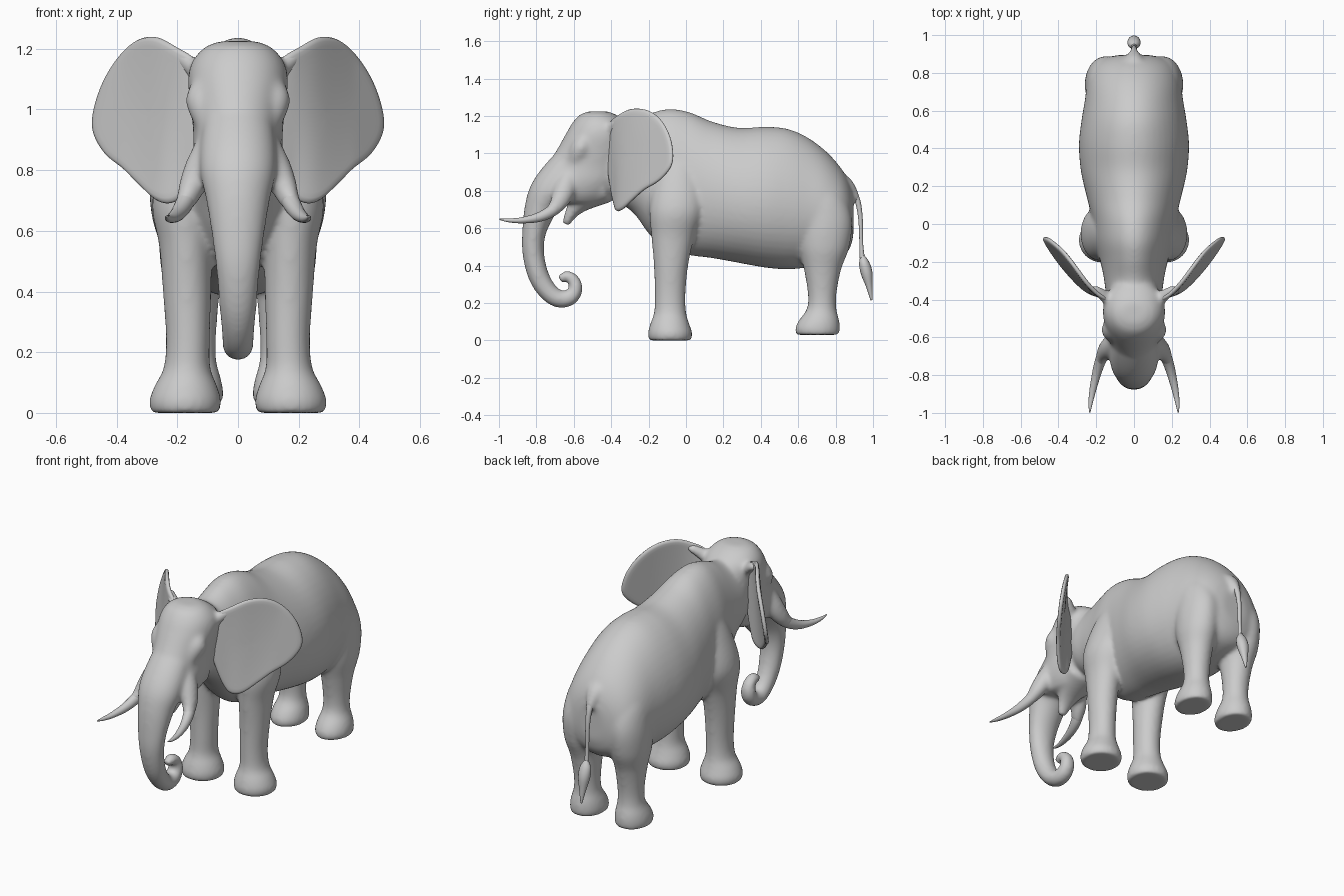
import bpy, bmesh
from math import sin, cos, pi
from mathutils import Vector


def catmull(rows, sub, closed=False):
    """Smoothly interpolate rows of numbers."""
    n = len(rows)
    pick = (lambda i: rows[i % n]) if closed else (lambda i: rows[max(0, min(n - 1, i))])
    out = []
    for i in range(n if closed else n - 1):
        p = [pick(i + k) for k in (-1, 0, 1, 2)]
        for j in range(sub):
            t = j / sub
            out.append([0.5 * (2 * b + (c - a) * t + (2 * a - 5 * b + 4 * c - d) * t * t
                               + (3 * b - a - 3 * c + d) * t ** 3) for a, b, c, d in zip(*p)])
    if not closed:
        out.append(list(rows[-1]))
    return out


def loft(bm, rows, axis=None, egg=0.0, side=1, seg=36, sub=6):
    """Closed tube through rows of (x, y, z, half width in x, other half width)."""
    rows = catmull(rows, sub)
    rings = []
    for i, (x, y, z, rx, r) in enumerate(rows):
        a, b = rows[max(i - 1, 0)], rows[min(i + 1, len(rows) - 1)]
        n = Vector(axis) if axis else Vector((0, a[2] - b[2], b[1] - a[1])).normalized()
        ring = []
        for k in range(seg):
            t = 2 * pi * k / seg
            px = x + rx * sin(t) * (1 - egg * cos(t))
            ring.append(bm.verts.new((side * px, y + n.y * r * cos(t), z + n.z * r * cos(t))))
        rings.append(ring)
    for a, b in zip(rings, rings[1:]):
        for k in range(seg):
            m = (k + 1) % seg
            bm.faces.new((a[k], a[m], b[m], b[k]))
    bm.faces.new(rings[0])
    bm.faces.new(rings[-1])


def finish(bm, name):
    bmesh.ops.recalc_face_normals(bm, faces=bm.faces[:])
    for f in bm.faces:
        f.smooth = True
    me = bpy.data.meshes.new(name)
    bm.to_mesh(me)
    bm.free()
    ob = bpy.data.objects.new(name, me)
    bpy.context.collection.objects.link(ob)
    return ob


def bounds(y, lo, hi, w):
    """Torso section from its bottom and top height."""
    return (0, y, (lo + hi) / 2, w, (hi - lo) / 2)


def slab(z, front, back, w):
    """Head section from its front and back position."""
    return (0, (front + back) / 2, z, w, (back - front) / 2)


bm = bmesh.new()

# Torso and neck
loft(bm, [bounds(-0.48, 0.82, 1.12, 0.11), bounds(-0.38, 0.75, 1.16, 0.145),
          bounds(-0.28, 0.68, 1.18, 0.16), bounds(-0.19, 0.56, 1.215, 0.18),
          bounds(-0.09, 0.48, 1.238, 0.205), bounds(0.02, 0.455, 1.22, 0.22),
          bounds(0.14, 0.44, 1.17, 0.248), bounds(0.28, 0.415, 1.137, 0.28),
          bounds(0.42, 0.39, 1.142, 0.29), bounds(0.54, 0.38, 1.132, 0.278),
          bounds(0.65, 0.39, 1.085, 0.26), bounds(0.75, 0.41, 1.01, 0.245),
          bounds(0.83, 0.44, 0.92, 0.215), bounds(0.875, 0.49, 0.84, 0.16),
          bounds(0.895, 0.56, 0.77, 0.08)], axis=(0, 0, 1), egg=0.1, seg=48)

# Head
loft(bm, [slab(1.225, -0.52, -0.42, 0.06), slab(1.205, -0.57, -0.37, 0.11),
          slab(1.16, -0.61, -0.31, 0.15), slab(1.10, -0.645, -0.28, 0.165),
          slab(1.02, -0.69, -0.27, 0.158), slab(0.93, -0.745, -0.29, 0.148),
          slab(0.85, -0.79, -0.32, 0.147), slab(0.78, -0.80, -0.37, 0.13),
          slab(0.735, -0.78, -0.42, 0.10)], axis=(0, 1, 0))

# Trunk with curled tip
loft(bm, [(0, -0.56, 1.05, 0.09, 0.06), (0, -0.645, 0.92, 0.12, 0.095),
          (0, -0.735, 0.80, 0.125, 0.098),
          (0, -0.78, 0.70, 0.105, 0.085), (0, -0.812, 0.58, 0.086, 0.064),
          (0, -0.817, 0.47, 0.072, 0.058), (0, -0.79, 0.35, 0.062, 0.056),
          (0, -0.74, 0.265, 0.054, 0.052), (0, -0.68, 0.222, 0.051, 0.048),
          (0, -0.62, 0.230, 0.047, 0.044), (0, -0.589, 0.275, 0.043, 0.038),
          (0, -0.602, 0.322, 0.038, 0.034), (0, -0.638, 0.344, 0.033, 0.029),
          (0, -0.676, 0.325, 0.028, 0.023)])

# Lower jaw
loft(bm, [(0, -0.44, 0.81, 0.12, 0.08), (0, -0.55, 0.745, 0.085, 0.055),
          (0, -0.61, 0.685, 0.05, 0.036), (0, -0.643, 0.62, 0.026, 0.021)])

for s in (1, -1):
    # Front leg with shoulder
    loft(bm, [(0.10, -0.03, 1.06, 0.05, 0.07), (0.142, -0.04, 0.88, 0.09, 0.125),
              (0.178, -0.05, 0.70, 0.105, 0.145),
              (0.172, -0.07, 0.55, 0.088, 0.115), (0.168, -0.08, 0.40, 0.08, 0.092),
              (0.165, -0.085, 0.25, 0.073, 0.083), (0.168, -0.085, 0.15, 0.077, 0.086),
              (0.172, -0.087, 0.09, 0.103, 0.104), (0.174, -0.085, 0.04, 0.119, 0.119),
              (0.174, -0.085, 0.0, 0.113, 0.114)], axis=(0, 1, 0), side=s)
    # Hind leg with thigh
    loft(bm, [(0.09, 0.69, 0.93, 0.04, 0.05), (0.13, 0.715, 0.80, 0.098, 0.12),
              (0.15, 0.735, 0.65, 0.108, 0.152),
              (0.152, 0.737, 0.5, 0.105, 0.137), (0.148, 0.73, 0.38, 0.086, 0.10),
              (0.145, 0.728, 0.25, 0.073, 0.077), (0.145, 0.725, 0.17, 0.074, 0.079),
              (0.147, 0.712, 0.11, 0.092, 0.107), (0.148, 0.703, 0.065, 0.1, 0.12),
              (0.148, 0.703, 0.03, 0.096, 0.116)], axis=(0, 1, 0), side=s)
    # Tusk socket
    loft(bm, [(0.07, -0.60, 0.95, 0.04, 0.04), (0.115, -0.64, 0.83, 0.055, 0.058),
              (0.146, -0.67, 0.755, 0.048, 0.052), (0.164, -0.70, 0.71, 0.038, 0.04),
              (0.178, -0.73, 0.684, 0.032, 0.033)], side=s)
    # Brow
    loft(bm, [(0.10, -0.51, 1.12, 0.03, 0.03), (0.118, -0.56, 1.03, 0.055, 0.055),
              (0.09, -0.61, 0.93, 0.04, 0.04)], side=s)
    # Ear root
    loft(bm, [(0.09, -0.43, 1.09, 0.05, 0.04), (0.16, -0.375, 1.15, 0.04, 0.035),
              (0.215, -0.335, 1.19, 0.024, 0.022)], side=s)

# Tail root blending into the rump
loft(bm, [(0, 0.77, 0.87, 0.08, 0.05), (0, 0.85, 0.845, 0.055, 0.035),
          (0, 0.895, 0.795, 0.033, 0.024), (0, 0.918, 0.745, 0.019, 0.017)])

body = finish(bm, "body")
remesh = body.modifiers.new("fuse", 'REMESH')
remesh.mode = 'VOXEL'
remesh.voxel_size = 0.010
remesh.use_smooth_shade = True
smooth = body.modifiers.new("soften", 'SMOOTH')
smooth.factor = 0.5
smooth.iterations = 20

# Ear outline seen from the front (x, z)
outline = catmull([(0.10, 1.08), (0.14, 1.165), (0.20, 1.205), (0.27, 1.24), (0.34, 1.225),
                   (0.41, 1.15), (0.46, 1.05), (0.48, 0.94), (0.44, 0.855), (0.38, 0.805),
                   (0.33, 0.755), (0.27, 0.70), (0.22, 0.69), (0.18, 0.72), (0.14, 0.82),
                   (0.105, 0.96)], 4, closed=True)


def ear_depth(x, z):
    """Ear swings back from the head, its top further than its bottom."""
    d = x - 0.24
    bend = 0.85 * d + 0.35 * (d * d + 0.002) ** 0.5
    return -0.355 + bend + 0.22 * (z - 0.98) * max(0, min(1, (x - 0.18) / 0.2))


for s, label in ((1, "left"), (-1, "right")):
    # Ear: concentric rings shrinking to a centre point
    bm = bmesh.new()
    cx, cz = 0.28, 0.98
    rings = []
    for k in range(1, 9):
        f = k / 8
        pts = [(cx + (x - cx) * f, cz + (z - cz) * f) for x, z in outline]
        rings.append([bm.verts.new((s * x, ear_depth(x, z), z)) for x, z in pts])
    mid = bm.verts.new((s * cx, ear_depth(cx, cz), cz))
    n = len(outline)
    for k in range(n):
        m = (k + 1) % n
        bm.faces.new((mid, rings[0][k], rings[0][m]))
        for a, b in zip(rings, rings[1:]):
            bm.faces.new((a[k], b[k], b[m], a[m]))
    ear = finish(bm, label + "_ear")
    sol = ear.modifiers.new("thickness", 'SOLIDIFY')
    sol.thickness = 0.024
    sol.offset = 0
    sub = ear.modifiers.new("round", 'SUBSURF')
    sub.levels = sub.render_levels = 1

    # Tusk
    bm = bmesh.new()
    loft(bm, [(0.150, -0.66, 0.755, 0.032, 0.034), (0.174, -0.715, 0.695, 0.031, 0.032),
              (0.197, -0.79, 0.658, 0.025, 0.025), (0.218, -0.88, 0.642, 0.018, 0.016),
              (0.23, -0.95, 0.642, 0.011, 0.01), (0.234, -0.998, 0.648, 0.003, 0.003)],
         side=s, seg=20)
    finish(bm, label + "_tusk")

# Tail
bm = bmesh.new()
loft(bm, [(0, 0.895, 0.795, 0.022, 0.018), (0, 0.919, 0.74, 0.017, 0.015),
          (0, 0.933, 0.65, 0.013, 0.012), (0, 0.937, 0.52, 0.011, 0.01),
          (0, 0.942, 0.44, 0.014, 0.014)], seg=16)
finish(bm, "tail")

# Tail tuft
bm = bmesh.new()
loft(bm, [(0, 0.943, 0.455, 0.01, 0.01), (0, 0.952, 0.415, 0.032, 0.027),
          (0, 0.966, 0.36, 0.034, 0.031), (0, 0.98, 0.29, 0.02, 0.018),
          (0, 0.992, 0.215, 0.005, 0.005)], seg=16)
finish(bm, "tail_tuft")
